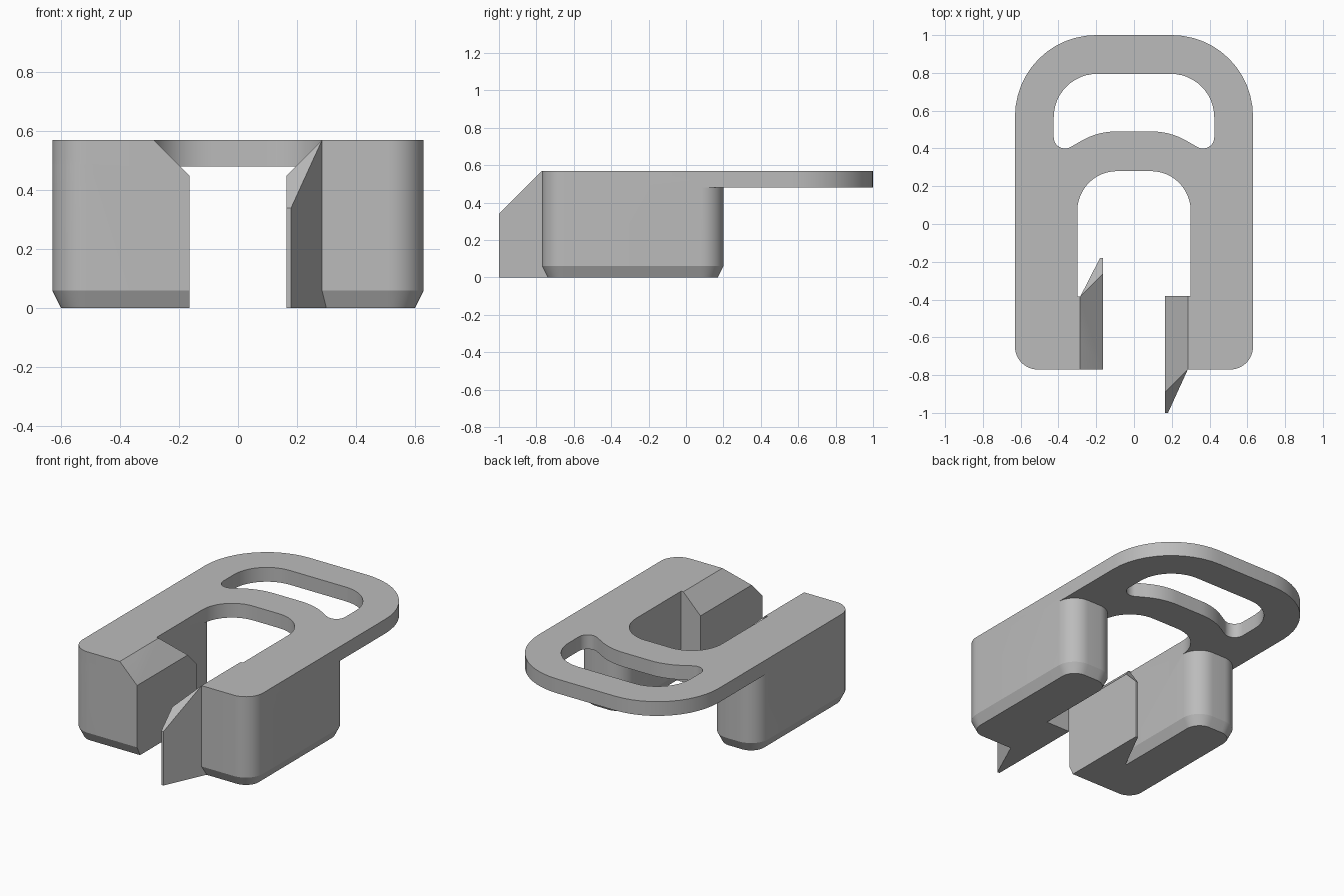
import bpy, bmesh, math
from mathutils import Vector

if "Cube" in bpy.data.objects:
    bpy.data.objects.remove(bpy.data.objects["Cube"])

TOP, UNDER = 0.57, 0.48      # plate surfaces
FRONT = -0.77                # front of the legs
INNER, FACE = 0.285, 0.165   # jaw root and jaw gripping face

grey = bpy.data.materials.new("plain grey")
grey.use_nodes = True
grey.diffuse_color = (0.5, 0.5, 0.5, 1)
grey.node_tree.nodes["Principled BSDF"].inputs["Base Color"].default_value = (0.5, 0.5, 0.5, 1)


def rounded(corners, steps=12):
    """Closed outline from (x, y, radius) corners."""
    out = []
    for i, (x, y, r) in enumerate(corners):
        p = Vector((x, y))
        if r == 0:
            out.append(p)
            continue
        a = (Vector(corners[i - 1][:2]) - p).normalized()
        b = (Vector(corners[(i + 1) % len(corners)][:2]) - p).normalized()
        half = a.angle(b) / 2
        centre = p + (a + b).normalized() * (r / math.sin(half))
        start = p + a * (r / math.tan(half)) - centre
        end = p + b * (r / math.tan(half)) - centre
        sweep = math.pi - 2 * half
        for k in range(steps + 1):
            t = k / steps
            out.append(centre + (start * math.sin((1 - t) * sweep)
                                 + end * math.sin(t * sweep)) / math.sin(sweep))
    return out


def mirrored(half):
    return half + [(-x, y, r) for x, y, r in reversed(half)]


def finish(bm, name):
    bmesh.ops.recalc_face_normals(bm, faces=bm.faces)
    mesh = bpy.data.meshes.new(name)
    bm.to_mesh(mesh)
    bm.free()
    mesh.materials.append(grey)
    obj = bpy.data.objects.new(name, mesh)
    bpy.context.collection.objects.link(obj)
    return obj


def prism(loops, z0, z1):
    """Extrude an outline, with further loops as holes."""
    bm = bmesh.new()
    edges = []
    for loop in loops:
        vs = [bm.verts.new((p.x, p.y, z0)) for p in loop]
        edges += [bm.edges.new((vs[i - 1], vs[i])) for i in range(len(vs))]
    bmesh.ops.triangle_fill(bm, use_beauty=True, edges=edges)
    ext = bmesh.ops.extrude_face_region(bm, geom=bm.faces[:])
    moved = [g for g in ext["geom"] if isinstance(g, bmesh.types.BMVert)]
    bmesh.ops.translate(bm, verts=moved, vec=(0, 0, z1 - z0))
    bmesh.ops.recalc_face_normals(bm, faces=bm.faces)
    return bm


def cut(bm, point, normal):
    """Slice off everything on the normal's side and cap it."""
    res = bmesh.ops.bisect_plane(bm, geom=bm.verts[:] + bm.edges[:] + bm.faces[:],
                                 plane_co=point, plane_no=Vector(normal).normalized(),
                                 clear_outer=True)
    rim = [g for g in res["geom_cut"] if isinstance(g, bmesh.types.BMEdge)]
    bmesh.ops.edgeloop_fill(bm, edges=rim)


def leg(side, name):
    """Rounded block, chamfered round the foot."""
    def ring(inset):
        r = 0.12 - inset
        return rounded([(0.63 - inset, FRONT + inset, r), (0.63 - inset, 0.2 - inset, r),
                        (0.30 + inset, 0.2 - inset, r), (0.30 + inset, -0.45, 0),
                        (INNER + inset / 2, -0.5, 0), (INNER + inset / 2, FRONT + inset, 0)])
    bm = bmesh.new()
    rows = [[bm.verts.new((side * p.x, p.y, z)) for p in ring(inset)]
            for inset, z in ((0.03, 0), (0, 0.06), (0, 0.52))]
    for low, high in zip(rows, rows[1:]):
        for i in range(len(low)):
            bm.faces.new((low[i - 1], low[i], high[i], high[i - 1]))
    bm.faces.new(rows[0])
    bm.faces.new(rows[-1])
    return finish(bm, name)


def jaw(side, flat, root, tip, name):
    """Gripping jaw with a flat end and a pointed, sloping end."""
    way = 1 if tip > root else -1
    deep = root - (tip - root) * 0.65
    plan = [(0.36, flat), (FACE, flat), (FACE, tip), (0.18, tip), (INNER, root), (0.355, deep)]
    bm = prism([[Vector((side * x, y)) for x, y in plan]], 0, TOP)
    cut(bm, (side * INNER, 0, TOP), (-side, 0, 1))
    cut(bm, (0, root, TOP), (0, way, 1))
    if way > 0:   # front foot chamfer carries on across this jaw
        cut(bm, (0, FRONT, 0.06), (0, -2, -1))
    return finish(bm, name)


# Plate with open throat and crescent slot
outline = mirrored([(0.63, 1, 0.43), (0.63, FRONT, 0.12), (INNER, FRONT, 0),
                    (INNER, -0.385, 0), (0.30, -0.385, 0), (0.30, 0.28, 0.21)])
slot = mirrored([(0.425, 0.795, 0.23), (0.425, 0.356, 0.06), (0.192, 0.49, 0.37)])
body = finish(prism([rounded(outline), rounded(slot)], UNDER, TOP), "clip_body")

# Legs and the two opposed jaws, fused into the plate
parts = [leg(1, "left_leg"), leg(-1, "right_leg"),
         jaw(1, -0.38, FRONT, -1.0, "left_jaw"),
         jaw(-1, FRONT, -0.385, -0.18, "right_jaw")]
bpy.context.view_layer.objects.active = body
for part in parts:
    mod = body.modifiers.new("join", "BOOLEAN")
    mod.operation = "UNION"
    mod.solver = "EXACT"
    mod.object = part
    bpy.ops.object.modifier_apply(modifier=mod.name)
    bpy.data.objects.remove(part)

bpy.ops.object.select_all(action="DESELECT")
body.select_set(True)
bpy.ops.object.shade_smooth_by_angle(angle=math.radians(20))
